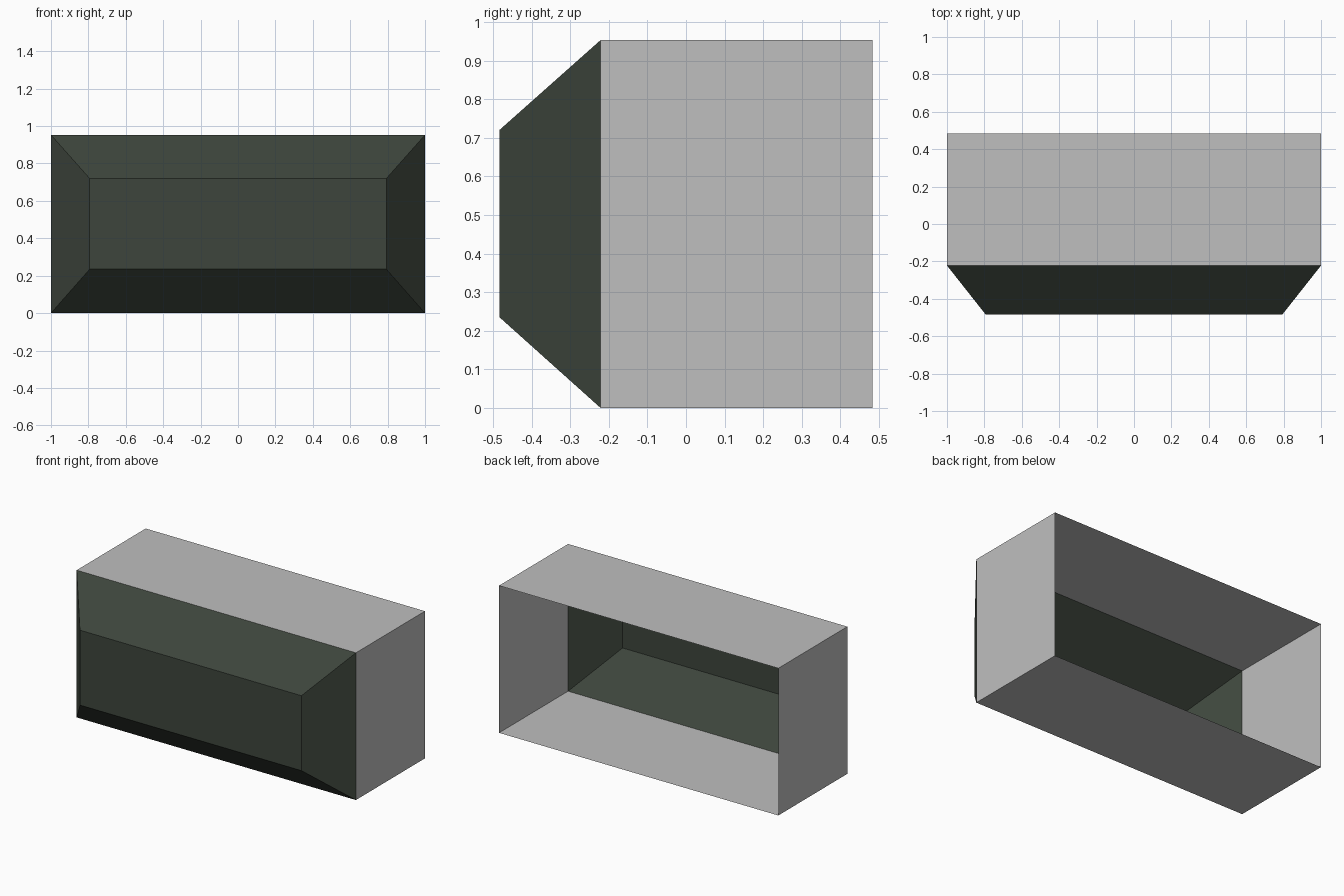
import bpy, bmesh

if "Cube" in bpy.data.objects:
    bpy.data.objects.remove(bpy.data.objects["Cube"])

def material(name, rgb):
    m = bpy.data.materials.new(name)
    m.diffuse_color = (*rgb, 1.0)
    m.use_nodes = True
    m.node_tree.nodes["Principled BSDF"].inputs["Base Color"].default_value = m.diffuse_color
    return m

grey = material("light grey", (0.52, 0.52, 0.52))
dark = material("dark green grey", (0.047, 0.060, 0.045))

def ring(bm, half_x, y, z0, z1):
    return [bm.verts.new(c) for c in
            ((-half_x, y, z0), (half_x, y, z0), (half_x, y, z1), (-half_x, y, z1))]

def shell(name, front, back, mat, capped=False):
    """Open rectangular sleeve between two rings, optionally closed in front."""
    bm = bmesh.new()
    f, b = ring(bm, *front), ring(bm, *back)
    for i in range(4):
        j = (i + 1) % 4
        bm.faces.new((f[j], f[i], b[i], b[j]))
    if capped:
        bm.faces.new(f)
    me = bpy.data.meshes.new(name)
    bm.to_mesh(me)
    bm.free()
    me.materials.append(mat)
    ob = bpy.data.objects.new(name, me)
    bpy.context.collection.objects.link(ob)
    return ob

rim = (1.0, -0.222, 0.0, 0.953)

# Grey housing, open at the back
shell("housing", rim, (1.0, 0.484, 0.0, 0.953), grey)
# Dark tapered front with a flat panel
shell("front_bezel", (0.793, -0.484, 0.235, 0.72), rim, dark, capped=True)
